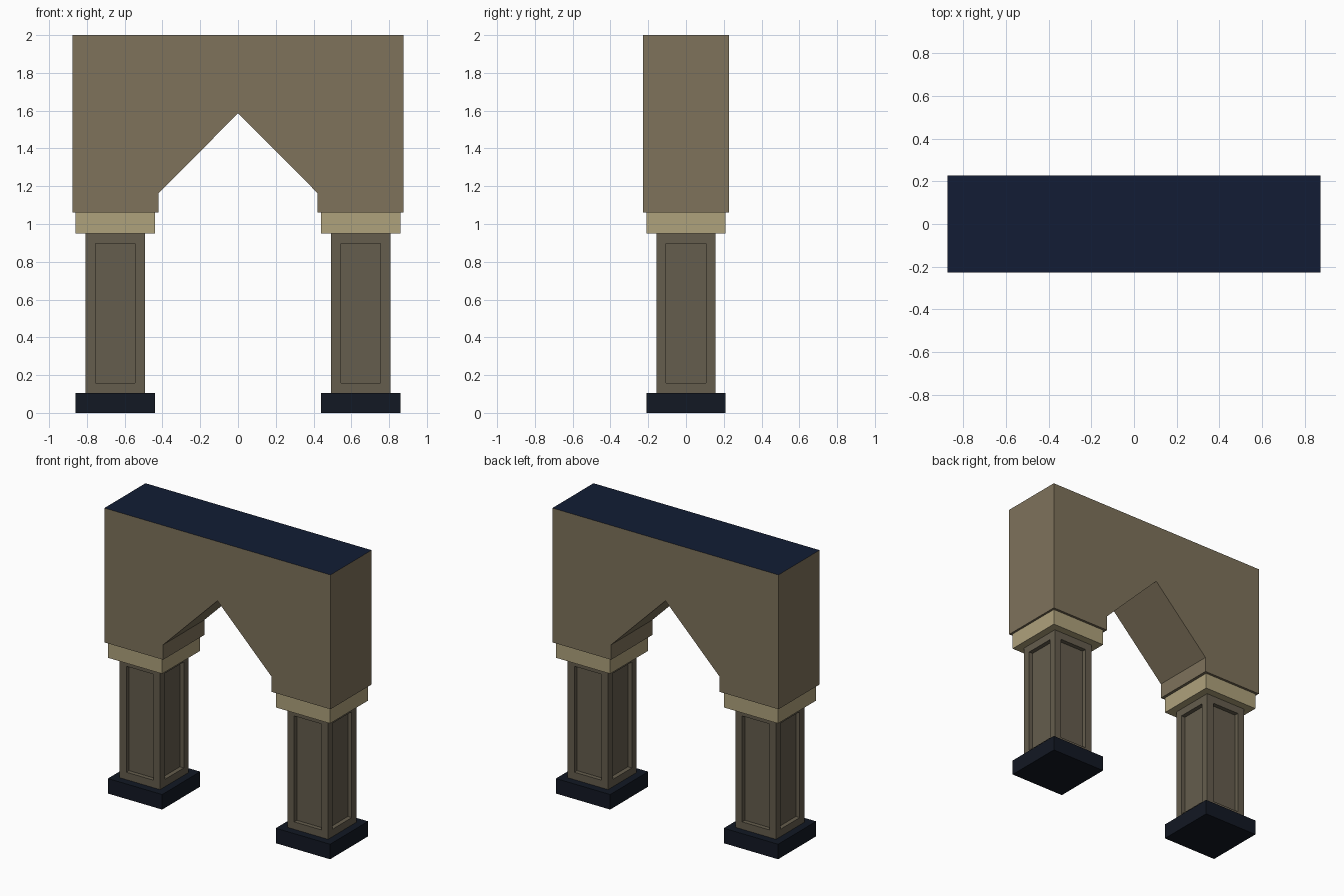
import bpy, bmesh
from mathutils import Vector

if "Cube" in bpy.data.objects:
    bpy.data.objects.remove(bpy.data.objects["Cube"])


def material(name, rgb):
    m = bpy.data.materials.new(name)
    m.diffuse_color = (*rgb, 1)
    m.use_nodes = True
    m.node_tree.nodes["Principled BSDF"].inputs["Base Color"].default_value = m.diffuse_color
    return m


SAND = material("sandstone", (0.43, 0.36, 0.20))
STONE = material("shaded_stone", (0.21, 0.17, 0.105))
SHAFT = material("shaft_stone", (0.13, 0.11, 0.075))
NAVY = material("dark_navy", (0.006, 0.012, 0.035))
BASE = material("dark_base", (0.006, 0.009, 0.017))


def make_object(name, bm, *mats):
    bmesh.ops.recalc_face_normals(bm, faces=bm.faces[:])
    mesh = bpy.data.meshes.new(name)
    bm.to_mesh(mesh)
    bm.free()
    for m in mats:
        mesh.materials.append(m)
    obj = bpy.data.objects.new(name, mesh)
    bpy.context.collection.objects.link(obj)
    return obj


def block(x, half, z0, z1):
    bm = bmesh.new()
    bmesh.ops.create_cube(bm, size=1)
    bmesh.ops.scale(bm, vec=(2 * half, 2 * half, z1 - z0), verts=bm.verts)
    bmesh.ops.translate(bm, vec=(x, 0, (z0 + z1) / 2), verts=bm.verts)
    return bm


# Upper wall with a pointed opening, extruded from its front outline
outline = [(-0.875, 1.06), (-0.42, 1.06), (-0.42, 1.165), (0, 1.585),
           (0.42, 1.165), (0.42, 1.06), (0.875, 1.06), (0.875, 2), (-0.875, 2)]
DEPTH = 0.227
bm = bmesh.new()
front = bm.faces.new([bm.verts.new((x, -DEPTH, z)) for x, z in outline])
ext = bmesh.ops.extrude_face_region(bm, geom=[front], use_keep_orig=True)
bmesh.ops.translate(bm, vec=(0, 2 * DEPTH, 0),
                    verts=[v for v in ext["geom"] if isinstance(v, bmesh.types.BMVert)])
bm.normal_update()
for f in bm.faces:
    if all(v.co.z > 1.99 for v in f.verts):
        f.material_index = 1
make_object("arch_wall", bm, STONE, NAVY)

# Pillars: plinth, panelled shaft and capital on each side
for side, x in (("left", -0.65), ("right", 0.65)):
    make_object(side + "_plinth", block(x, 0.21, 0, 0.105), BASE)
    make_object(side + "_capital", block(x, 0.21, 0.95, 1.06), SAND)

    # Shaft with a sunken panel on all four sides
    bm = block(x, 0.157, 0.105, 0.95)
    bm.normal_update()
    sides = [f for f in bm.faces if abs(f.normal.z) < 0.5]
    bmesh.ops.inset_individual(bm, faces=sides, thickness=0.052, use_even_offset=True)
    for f in sides:
        ext = bmesh.ops.extrude_discrete_faces(bm, faces=[f])
        panel = ext["faces"][0]
        panel.normal_update()
        bmesh.ops.translate(bm, vec=panel.normal * -0.03, verts=panel.verts[:])
    make_object(side + "_shaft", bm, SHAFT)
